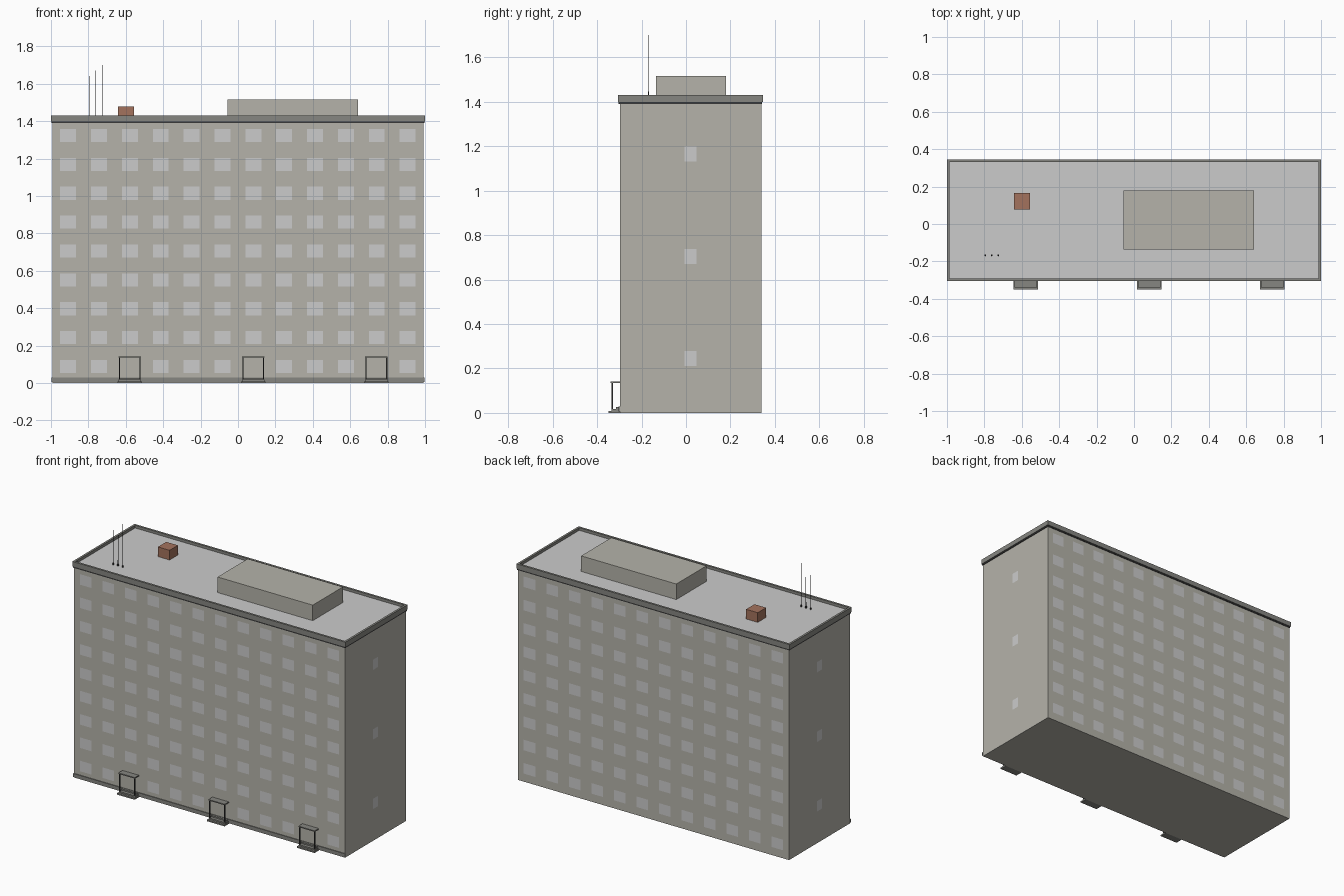
import bpy, bmesh
from mathutils import Vector

if "Cube" in bpy.data.objects:
    bpy.data.objects.remove(bpy.data.objects["Cube"])


def material(name, r, g, b):
    m = bpy.data.materials.new(name)
    m.diffuse_color = (r, g, b, 1)
    m.use_nodes = True
    m.node_tree.nodes["Principled BSDF"].inputs["Base Color"].default_value = m.diffuse_color
    return m


WALL = material("wall_paint", 0.46, 0.45, 0.40)
TRIM = material("dark_trim", 0.24, 0.24, 0.22)
BLACK = material("black_metal", 0.04, 0.04, 0.04)
BRICK = material("brick", 0.37, 0.17, 0.11)

X, Y0, Y1, TOP = 0.993, -0.298, 0.340, 1.392


def finish(name, bm, mat):
    me = bpy.data.meshes.new(name)
    bm.to_mesh(me)
    bm.free()
    ob = bpy.data.objects.new(name, me)
    bpy.context.collection.objects.link(ob)
    if mat:
        me.materials.append(mat)
    return ob


def box(name, x0, x1, y0, y1, z0, z1, mat=None):
    bm = bmesh.new()
    bmesh.ops.create_cube(bm, size=1)
    for v in bm.verts:
        v.co = ((x0 + x1) / 2 + v.co.x * (x1 - x0),
                (y0 + y1) / 2 + v.co.y * (y1 - y0),
                (z0 + z1) / 2 + v.co.z * (z1 - z0))
    return finish(name, bm, mat)


def wall(name, origin, along, length, centres, rows, w, h, skip=()):
    """Flat wall sheet with rectangular window openings."""
    us = [0, length] + [c + s * w / 2 for c in centres for s in (-1, 1)]
    vs = [0, TOP] + [r + s * h / 2 for r in rows for s in (-1, 1)]
    us.sort()
    vs.sort()
    o, a = Vector(origin), Vector(along)
    bm = bmesh.new()
    grid = [[bm.verts.new(o + a * u + Vector((0, 0, v))) for v in vs] for u in us]
    for i in range(len(us) - 1):
        for j in range(len(vs) - 1):
            if i % 2 and j % 2 and (i // 2, j // 2) not in skip:
                continue
            bm.faces.new((grid[i][j], grid[i + 1][j], grid[i + 1][j + 1], grid[i][j + 1]))
    return finish(name, bm, WALL)


# Inner block: its pale surface shows through the openings as window panes
e = 0.002
box("window_panes_block", -X + e, X - e, Y0 + e, Y1 - e, 0.001, TOP)
box("ground_slab", -X, X, Y0, Y1, 0, 0.003, WALL)

# Long walls, twelve by nine windows; the front leaves out those at the doors
cols = [X - 0.908 + 0.165 * i for i in range(12)]
rows = [0.088 + 0.1544 * i for i in range(9)]
wall("front_wall", (-X, Y0, 0), (1, 0, 0), 2 * X, cols, rows, 0.085, 0.070,
     {(2, 0), (6, 0), (10, 0)})
wall("back_wall", (X, Y1, 0), (-1, 0, 0), 2 * X, cols, rows, 0.085, 0.070)

# End walls, three windows each
side_rows = (0.244, 0.704, 1.165)
wall("right_wall", (X, Y0, 0), (0, 1, 0), Y1 - Y0, [0.02 - Y0], side_rows, 0.054, 0.068)
wall("left_wall", (-X, Y1, 0), (0, -1, 0), Y1 - Y0, [Y1 - 0.02], side_rows, 0.054, 0.068)

# Plinth along the front
box("front_plinth", -0.996, 0.996, Y0 - 0.005, Y0 + 0.001, 0.006, 0.028, TRIM)

# Eaves, roof deck and parapet
box("eaves_band", -0.997, 0.997, -0.303, 0.343, 1.390, 1.400, BLACK)
box("roof_deck", -0.99, 0.99, -0.296, 0.337, 1.398, 1.413)
t = 0.014
box("parapet_front", -1, 1, -0.305, -0.305 + t, 1.399, 1.431, TRIM)
box("parapet_back", -1, 1, 0.346 - t, 0.346, 1.399, 1.431, TRIM)
for side, s in (("left", -1), ("right", 1)):
    xs = sorted((s, s * (1 - t)))
    box("parapet_" + side, *xs, -0.305 + t, 0.346 - t, 1.399, 1.431, TRIM)

# Rooftop structures
box("rooftop_housing", -0.055, 0.642, -0.135, 0.180, 1.41, 1.516, WALL)
box("chimney", -0.641, -0.556, 0.078, 0.165, 1.41, 1.477, BRICK)

# Antennas with small feet
for i, (x, top) in enumerate(((-0.796, 1.64), (-0.761, 1.67), (-0.726, 1.70))):
    for part, r, z1 in (("mast", 0.002, top), ("foot", 0.005, 1.425)):
        bm = bmesh.new()
        bmesh.ops.create_cone(bm, cap_ends=True, segments=8, radius1=r, radius2=r / 2 if part == "mast" else r,
                              depth=z1 - 1.411)
        bmesh.ops.translate(bm, vec=(x, -0.168, (z1 + 1.411) / 2), verts=bm.verts)
        finish(f"antenna_{part}_{i}", bm, BLACK)

# Entrances: stepped landing, two posts and a canopy
for n, cx in enumerate((-0.578, 0.081, 0.740)):
    for k, (half, y, z) in enumerate(((0.065, -0.349, 0.009), (0.060, -0.335, 0.018),
                                      (0.056, -0.314, 0.027))):
        box(f"entrance_{n}_step_{k}", cx - half, cx + half, y, Y0, 0.0 if k == 0 else z - 0.009, z, TRIM)
    for s in (-1, 1):
        px = cx + s * 0.055
        box(f"entrance_{n}_post_{s}", px - 0.003, px + 0.003, -0.335, -0.329, 0.016, 0.137, BLACK)
    box(f"entrance_{n}_canopy", cx - 0.060, cx + 0.060, -0.340, Y0, 0.135, 0.142, TRIM)
